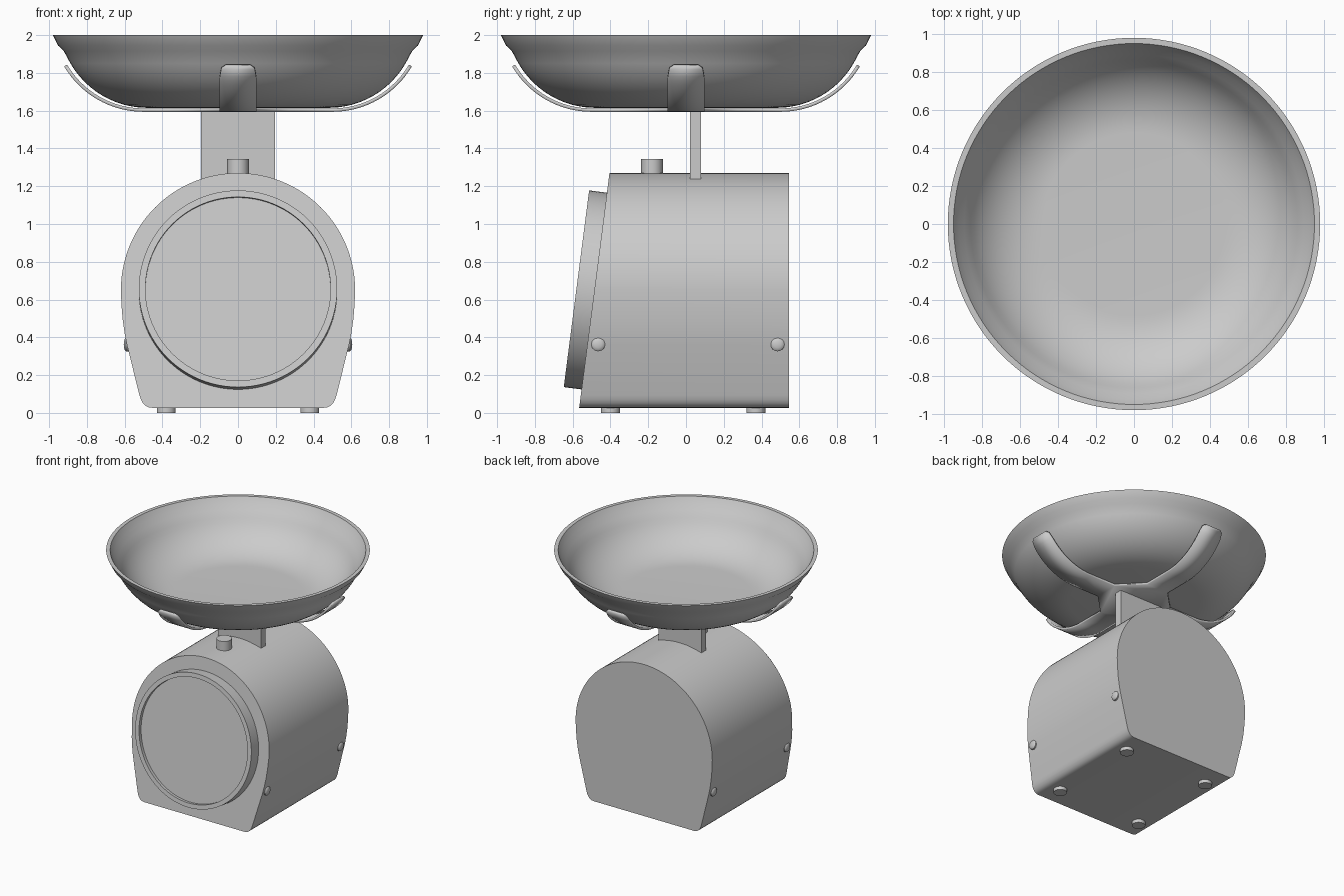
import bpy, bmesh, math
from mathutils import Matrix, Vector

if "Cube" in bpy.data.objects:
    bpy.data.objects.remove(bpy.data.objects["Cube"])

SLOPE = 0.129                      # front face leans back
TILT = math.atan(SLOPE)


def finish(name, bm, angle=30, fix=True):
    bmesh.ops.remove_doubles(bm, verts=bm.verts, dist=1e-5)
    if fix:
        bmesh.ops.recalc_face_normals(bm, faces=bm.faces)
    me = bpy.data.meshes.new(name)
    bm.to_mesh(me)
    bm.free()
    ob = bpy.data.objects.new(name, me)
    bpy.context.collection.objects.link(ob)
    bpy.ops.object.select_all(action='DESELECT')
    ob.select_set(True)
    bpy.context.view_layer.objects.active = ob
    bpy.ops.object.shade_smooth_by_angle(angle=math.radians(angle))
    return ob


def lathe(name, prof, matrix=Matrix(), n=96):
    """Revolve (radius, height) points about local z."""
    bm = bmesh.new()
    vs = [bm.verts.new((r, 0, h)) for r, h in prof]
    es = [bm.edges.new(p) for p in zip(vs, vs[1:])]
    bmesh.ops.spin(bm, geom=vs + es, axis=(0, 0, 1), cent=(0, 0, 0),
                   steps=n, angle=2 * math.pi, use_merge=False)
    bmesh.ops.remove_doubles(bm, verts=bm.verts, dist=1e-5)
    bmesh.ops.transform(bm, matrix=matrix, verts=bm.verts)
    return finish(name, bm)


def cylinder(name, r, z0, z1, loc):
    return lathe(name, [(0, z0), (r, z0), (r, z1), (0, z1)],
                 Matrix.Translation(loc), 32)


# Housing: round top, tapering sides, rounded lower corners, sloped front
half = [(0.62 * math.sin(math.radians(a)), 0.65 + 0.62 * math.cos(math.radians(a)))
        for a in range(3, 91, 3)]
half += [(0.617, 0.57), (0.61, 0.49), (0.60, 0.42), (0.588, 0.36), (0.522, 0.095)]
p0, p1, p2 = Vector((0.522, 0.095)), Vector((0.506, 0.027)), Vector((0.455, 0.027))
half += [tuple(p0 * (1 - t) ** 2 + p1 * 2 * t * (1 - t) + p2 * t * t)
         for t in (0.2, 0.4, 0.6, 0.8, 1.0)]
outline = [(0, 1.27)] + half + [(-x, z) for x, z in reversed(half)]
bm = bmesh.new()
front = [bm.verts.new((x, -0.569 + SLOPE * z, z)) for x, z in outline]
back = [bm.verts.new((x, 0.545, z)) for x, z in outline]
bm.faces.new(front)
bm.faces.new(back)
for i in range(len(outline)):
    j = (i + 1) % len(outline)
    bm.faces.new((front[i], front[j], back[j], back[i]))
finish("housing", bm)

# Dial bezel with recessed face
lathe("dial", [(0, 0.068), (0.49, 0.068), (0.49, 0.095), (0.525, 0.095),
               (0.525, -0.02), (0, -0.02)],
      Matrix.Translation((0, -0.569 + SLOPE * 0.645, 0.645))
      @ Matrix.Rotation(math.pi / 2 - TILT, 4, 'X'))

# Zero knob and feet
cylinder("zero_knob", 0.057, 1.24, 1.345, (0, -0.18, 0))
for sx in (-1, 1):
    for y in (-0.40, 0.37):
        cylinder("foot", 0.05, 0, 0.04, (sx * 0.38, y, 0))

# Side screws with domed heads
dome = [(0, -0.03), (0.036, -0.03), (0.036, 0), (0.03, 0.006), (0.018, 0.01), (0, 0.012)]
for sx in (-1, 1):
    for y in (-0.465, 0.485):
        lathe("side_screw", dome, Matrix.Translation((sx * 0.593, y, 0.362))
              @ Matrix.Rotation(sx * math.pi / 2, 4, 'Y'), 24)

# Post carrying the tray support
bm = bmesh.new()
bmesh.ops.create_cube(bm, size=1, matrix=Matrix.Translation((0, 0.05, 1.41))
                      @ Matrix.Diagonal((0.39, 0.06, 0.40, 1)))
finish("post", bm)

# Cross-shaped support: chamfered centre and four upswept arms
R, Z0 = 0.488, 1.594
path = [(0.27, Z0, 0.098), (0.5, Z0, 0.098)]
for k in range(1, 17):
    a = math.radians(59.5) * (k / 16 if k < 15 else (0.965 if k == 15 else 1))
    w = 0.098 if k < 14 else {14: 0.096, 15: 0.088, 16: 0.065}[k]
    path.append((0.5 + R * math.sin(a), Z0 + R * (1 - math.cos(a)), w))
bm = bmesh.new()
centre = []
for q in range(4):
    rot = Matrix.Rotation(q * math.pi / 2, 3, 'Z')
    rows = [[bm.verts.new(rot @ Vector((r, s * w, z))) for s in (-1, 1)]
            for r, z, w in path]
    centre += rows[0]
    for a, b in zip(rows, rows[1:]):
        bm.faces.new((a[0], b[0], b[1], a[1]))
bm.faces.new(centre)
support = finish("tray_support", bm, fix=False)
sol = support.modifiers.new("thickness", 'SOLIDIFY')
sol.thickness, sol.offset = 0.018, 1

# Weighing bowl: flat base, curved wall, thick rim


def arc(r, c=(0.48, 2.085)):
    return [(c[0] + r * math.sin(math.radians(a)), c[1] - r * math.cos(math.radians(a)))
            for a in range(0, 61, 5)]


outer = [(0, 1.615)] + arc(0.47) + [(0.922, 1.915), (0.953, 1.96 - 0.015), (0.98, 2.0)]
inner = [(0, 1.645)] + arc(0.44) + [(0.893, 1.915), (0.922, 1.95), (0.95, 2.0)]
lathe("bowl", outer + inner[::-1], n=128)
